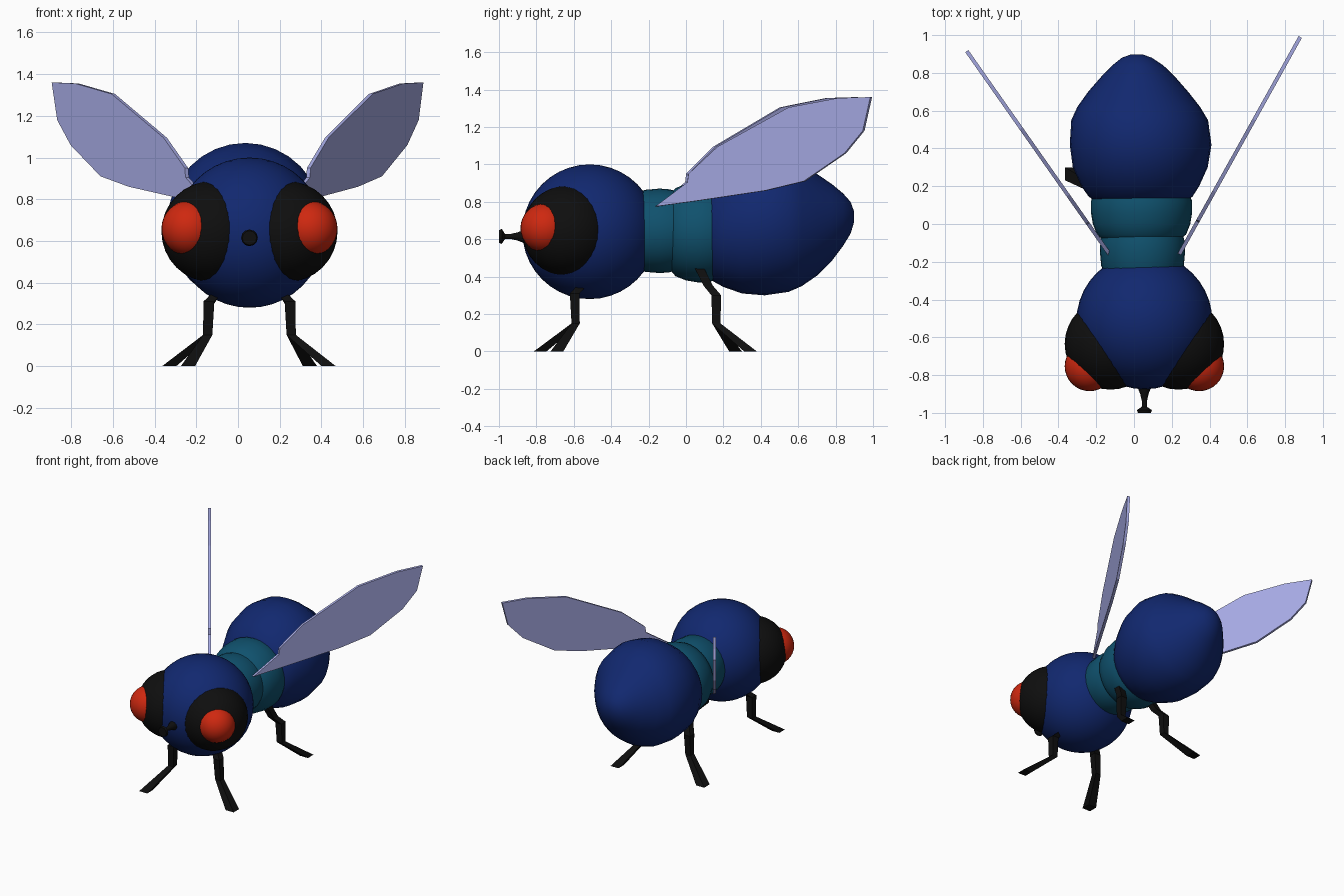
import bpy, bmesh, math
from mathutils import Vector

if "Cube" in bpy.data.objects:
    bpy.data.objects.remove(bpy.data.objects["Cube"])

CX = 0.055  # middle line of the head


def mat(name, rgb):
    m = bpy.data.materials.new(name)
    m.diffuse_color = (*rgb, 1)
    m.use_nodes = True
    m.node_tree.nodes["Principled BSDF"].inputs["Base Color"].default_value = m.diffuse_color
    return m


BLUE = mat("deep blue", (0.0056, 0.021, 0.160))
TEAL = mat("teal", (0.0048, 0.082, 0.153))
BLACK = mat("black", (0.0045, 0.0045, 0.0045))
RED = mat("red", (0.62, 0.021, 0.005))
LILAC = mat("lilac", (0.375, 0.395, 0.76))


def finish(bm, name, material, smooth=40):
    bmesh.ops.recalc_face_normals(bm, faces=bm.faces)
    me = bpy.data.meshes.new(name)
    bm.to_mesh(me)
    bm.free()
    me.materials.append(material)
    ob = bpy.data.objects.new(name, me)
    bpy.context.collection.objects.link(ob)
    if smooth:
        bpy.ops.object.select_all(action='DESELECT')
        ob.select_set(True)
        bpy.context.view_layer.objects.active = ob
        bpy.ops.object.shade_smooth_by_angle(angle=math.radians(smooth))
    return ob


def skin(name, material, rings, smooth=40):
    """Bridge equal-sized rings of points and cap both ends."""
    bm = bmesh.new()
    vs = [[bm.verts.new(p) for p in ring] for ring in rings]
    n = len(vs[0])
    for a, b in zip(vs, vs[1:]):
        for i in range(n):
            j = (i + 1) % n
            bm.faces.new((a[i], a[j], b[j], b[i]))
    bm.faces.new(vs[0])
    bm.faces.new(vs[-1])
    return finish(bm, name, material, smooth)


def loft_y(name, material, sections, n=32):
    """Ellipses across the y axis: (y, centre x, centre z, radius x, radius z)."""
    rings = []
    for y, cx, cz, rx, rz in sections:
        rings.append([(cx + rx * math.cos(t), y, cz + rz * math.sin(t))
                      for t in (2 * math.pi * i / n for i in range(n))])
    return skin(name, material, rings)


def ball(name, material, centre, r, seg=32):
    bm = bmesh.new()
    bmesh.ops.create_uvsphere(bm, u_segments=seg, v_segments=seg // 2, radius=r)
    bmesh.ops.translate(bm, verts=bm.verts, vec=centre)
    return finish(bm, name, material)


# Head and eyes
ball("head", BLUE, (CX, -0.515, 0.64), 0.36, 40)
for side, s in (("right", 1), ("left", -1)):
    ball(side + "_eye", BLACK, (CX + s * 0.18, -0.635, 0.645), 0.242)
    ball(side + "_pupil", RED, (CX + s * 0.29, -0.753, 0.66), 0.132)

# Trumpet-shaped mouth
loft_y("mouth", BLACK, [(y, CX, 0.615, r, r) for y, r in (
    (-1.0, 0.034), (-0.985, 0.04), (-0.968, 0.014), (-0.94, 0.013),
    (-0.90, 0.022), (-0.87, 0.034), (-0.84, 0.036))], 12)

# Two-ring thorax
loft_y("front_thorax", TEAL, [(y, 0.045, 0.645, r, r) for y, r in (
    (-0.27, 0.20), (-0.22, 0.219), (-0.14, 0.226), (-0.09, 0.222), (-0.04, 0.21))])
loft_y("rear_thorax", TEAL, [(y, 0.04, 0.638, r, r) for y, r in (
    (-0.075, 0.215), (-0.055, 0.236), (0.0, 0.258), (0.06, 0.268),
    (0.12, 0.268), (0.17, 0.25))])

# Abdomen
loft_y("abdomen", BLUE, [
    (0.12, 0.035, 0.64, 0.24, 0.23), (0.145, 0.035, 0.645, 0.275, 0.27),
    (0.20, 0.033, 0.66, 0.312, 0.315), (0.30, 0.033, 0.675, 0.357, 0.365),
    (0.42, 0.035, 0.685, 0.375, 0.385), (0.55, 0.030, 0.685, 0.362, 0.366),
    (0.62, 0.025, 0.68, 0.325, 0.33), (0.70, 0.022, 0.677, 0.265, 0.272),
    (0.78, 0.022, 0.69, 0.195, 0.205), (0.84, 0.02, 0.705, 0.135, 0.14),
    (0.88, 0.015, 0.715, 0.08, 0.085), (0.898, 0.015, 0.72, 0.03, 0.03)])

# Wings: outline as (fraction from root to tip, height), given a small thickness
OUTLINE = [(0, 0.775), (0.15, 0.905), (0.155, 0.95), (0.29, 1.095), (0.62, 1.305),
           (0.85, 1.355), (1, 1.36), (0.965, 1.18), (0.88, 1.06), (0.69, 0.91),
           (0.51, 0.86), (0.19, 0.805)]


def wing(name, root, tip):
    root, tip = Vector(root), Vector(tip)
    along = tip - root
    side = Vector((along.y, -along.x)).normalized() * 0.01
    rings = []
    for k in (-1, 1):
        ring = []
        for t, z in OUTLINE:
            p = root + along * t + side * k
            ring.append((p.x, p.y, z))
        rings.append(ring)
    skin(name, LILAC, rings, 0)


wing("right_wing", (0.24, -0.16), (0.88, 0.99))
wing("left_wing", (-0.13, -0.16), (-0.885, 0.915))


# Legs: level square sections from body to foot
def leg(name, s, path, foot):
    pts = [(CX + s * x, y, z, r) for x, y, z, r in path]
    pts.append((foot[0], foot[1], 0, 0.034))
    skin(name, BLACK, [[(x + r * a, y + r * b, z) for a, b in
                        ((-1, -1), (1, -1), (1, 1), (-1, 1))]
                       for x, y, z, r in pts], 0)


FRONT = [(0.13, -0.54, 0.37, 0.025), (0.195, -0.595, 0.31, 0.026),
         (0.20, -0.59, 0.15, 0.022)]
REAR = [(0.14, 0.07, 0.45, 0.025), (0.16, 0.12, 0.35, 0.025),
        (0.195, 0.162, 0.30, 0.026), (0.20, 0.162, 0.15, 0.022)]
leg("front_right_leg", 1, FRONT, (0.435, -0.69))
leg("front_left_leg", -1, FRONT, (-0.24, -0.78))
leg("rear_right_leg", 1, REAR, (0.345, 0.345))
leg("rear_left_leg", -1, REAR, (-0.33, 0.265))
